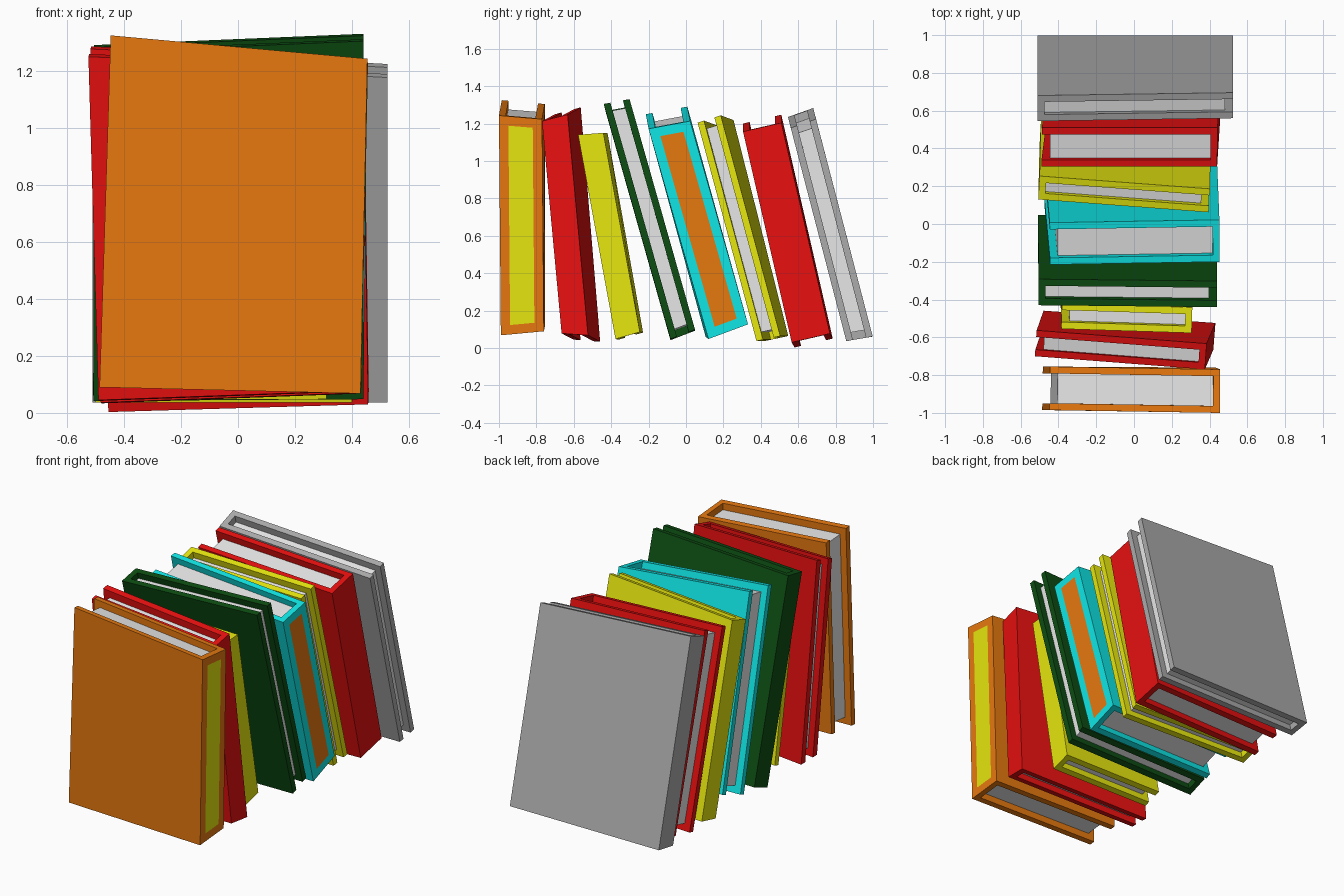
import bpy
import bmesh
from mathutils import Vector

cube = bpy.data.objects.get("Cube")
if cube:
    bpy.data.objects.remove(cube, do_unlink=True)


def material(name, r, g, b):
    mat = bpy.data.materials.new(name)
    mat.use_nodes = True
    mat.diffuse_color = (r, g, b, 1)
    mat.node_tree.nodes["Principled BSDF"].inputs["Base Color"].default_value = (r, g, b, 1)
    return mat


ORANGE = material("orange", 0.8, 0.19, 0.005)
YELLOW = material("yellow", 0.8, 0.8, 0.005)
RED = material("red", 0.8, 0.005, 0.005)
GREEN = material("dark green", 0.004, 0.075, 0.006)
CYAN = material("cyan", 0.005, 0.8, 0.8)
GREY = material("grey", 0.41, 0.41, 0.41)
PAPER = material("paper", 0.8, 0.8, 0.8)

BOARD = 0.036     # cover board thickness
RECESS = 0.042    # how far the pages sit inside the cover


def prism(name, profile, low, high, place, mats):
    """Extrude a (across, depth) profile upwards and place it in a leaning book."""
    bm = bmesh.new()
    bottom = [bm.verts.new(place(u, v, low)) for u, v in profile]
    top = [bm.verts.new(place(u, v, high)) for u, v in profile]
    bm.faces.new(bottom)
    bm.faces.new(top)
    sides = []
    for i in range(len(profile)):
        j = (i + 1) % len(profile)
        sides.append(bm.faces.new((bottom[i], bottom[j], top[j], top[i])))
    bmesh.ops.recalc_face_normals(bm, faces=bm.faces[:])
    # Title panel: inset in the spine, which is the second side of the profile
    if len(mats) > 1:
        bmesh.ops.inset_individual(bm, faces=[sides[1]], thickness=0.05, use_even_offset=True)
        sides[1].material_index = 1
    mesh = bpy.data.meshes.new(name)
    bm.to_mesh(mesh)
    bm.free()
    for mat in mats:
        mesh.materials.append(mat)
    obj = bpy.data.objects.new(name, mesh)
    bpy.context.collection.objects.link(obj)


def book(name, mats, spine_right, thick, taper, left_foot, left_head, right_foot, right_head):
    """A leaning book given by the corners of its front cover."""
    lf, lh, rf, rh = (Vector(p) for p in (left_foot, left_head, right_foot, right_head))
    if spine_right:
        fore, spine = (lf, lh), (rf, rh)
    else:
        fore, spine = (rf, rh), (lf, lh)
    across = (rf + rh - lf - lh) / 2
    up = (lh + rh - lf - rf) / 2
    depth = up.cross(across).normalized() * thick

    def place(u, v, w):
        # taper makes the back cover slightly taller or shorter than the front
        w = 0.5 + (w - 0.5) * (1 + (taper - 1) * v)
        return fore[0].lerp(fore[1], w).lerp(spine[0].lerp(spine[1], w), u) + depth * v

    board = BOARD / thick
    inner = 1 - BOARD / across.length
    edge = RECESS / across.length
    margin = RECESS / up.length
    # Cover: U-shaped profile of two boards joined by the spine
    cover = [(0, 0), (1, 0), (1, 1), (0, 1),
             (0, 1 - board), (inner, 1 - board), (inner, board), (0, board)]
    prism(name + "_cover", cover, 0, 1, place, mats)
    # Pages: block recessed at head, foot and fore edge
    pages = [(edge, board), (inner, board), (inner, 1 - board), (edge, 1 - board)]
    prism(name + "_pages", pages, margin, 1 - margin, place, [PAPER])


# Row of books from front to back
book("orange_book", [ORANGE, YELLOW], True, 0.23, 0.965,
     (-0.486, -0.985, 0.09), (-0.447, -0.985, 1.325),
     (0.43, -0.99, 0.068), (0.454, -1.0, 1.243))
book("thin_red_book", [RED], True, 0.14, 1.04,
     (-0.49, -0.6, 0.045), (-0.525, -0.7, 1.25),
     (0.42, -0.665, 0.078), (0.375, -0.77, 1.213))
book("small_yellow_book", [YELLOW], True, 0.135, 0.975,
     (-0.39, -0.36, 0.045), (-0.385, -0.555, 1.14),
     (0.31, -0.377, 0.048), (0.305, -0.577, 1.14))
book("green_book", [GREEN], False, 0.14, 0.98,
     (-0.508, -0.083, 0.042), (-0.505, -0.43, 1.265),
     (0.44, -0.083, 0.048), (0.44, -0.44, 1.305))
book("cyan_book", [CYAN, ORANGE], True, 0.225, 0.967,
     (-0.475, 0.105, 0.06), (-0.445, -0.215, 1.25),
     (0.44, 0.12, 0.048), (0.453, -0.2, 1.172))
book("yellow_book", [YELLOW], False, 0.13, 1.01,
     (-0.5, 0.42, 0.037), (-0.507, 0.13, 1.18),
     (0.4, 0.377, 0.037), (0.395, 0.062, 1.205))
book("thick_red_book", [RED], True, 0.21, 1.0,
     (-0.455, 0.58, 0.003), (-0.49, 0.305, 1.2),
     (0.457, 0.565, 0.03), (0.44, 0.305, 1.157))
book("grey_book", [GREY], False, 0.143, 1.02,
     (-0.51, 0.857, 0.037), (-0.51, 0.545, 1.235),
     (0.525, 0.857, 0.037), (0.525, 0.56, 1.177))
